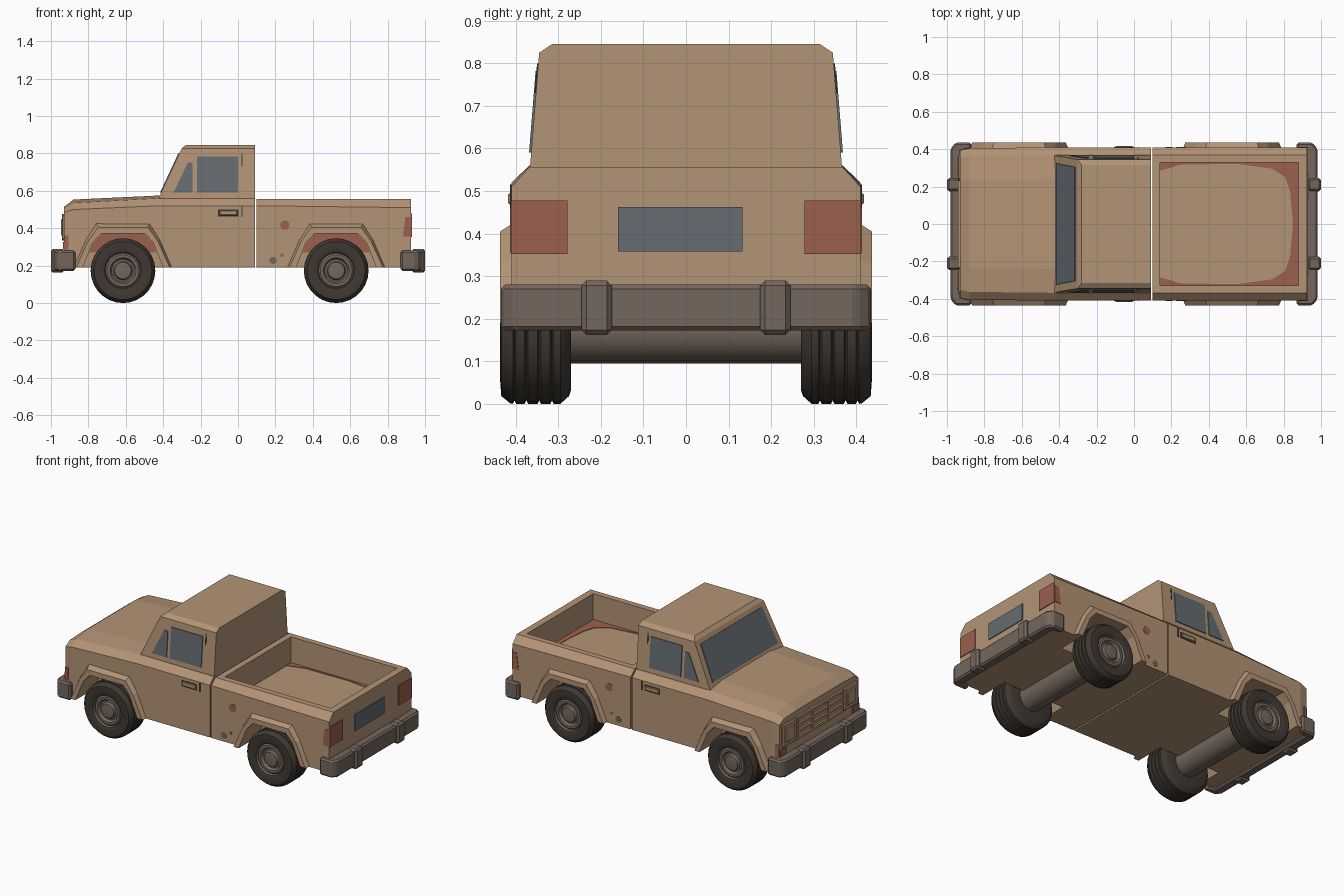
import bpy, bmesh, math
from mathutils import Vector

if "Cube" in bpy.data.objects:
    bpy.data.objects.remove(bpy.data.objects["Cube"])


def material(name, rgb):
    m = bpy.data.materials.new(name)
    m.diffuse_color = (*rgb, 1)
    m.use_nodes = True
    m.node_tree.nodes["Principled BSDF"].inputs["Base Color"].default_value = m.diffuse_color
    return m


TAN = material("tan_paint", (0.45, 0.295, 0.18))
RUST = material("rust_red", (0.33, 0.12, 0.08))
GLASS = material("grey_glass", (0.13, 0.15, 0.165))
METAL = material("brown_grey_metal", (0.175, 0.135, 0.11))
RUBBER = material("dark_rubber", (0.05, 0.04, 0.032))


def finish(bm, name, mats, smooth=False):
    bmesh.ops.recalc_face_normals(bm, faces=bm.faces)
    me = bpy.data.meshes.new(name)
    bm.to_mesh(me)
    bm.free()
    for m in mats:
        me.materials.append(m)
    if smooth:
        me.shade_smooth()
        me.set_sharp_from_angle(angle=math.radians(35))
    ob = bpy.data.objects.new(name, me)
    bpy.context.collection.objects.link(ob)
    return ob


def loft(name, rings, mat):
    """Skin closed rings of points and cap both ends."""
    bm = bmesh.new()
    vs = [[bm.verts.new(p) for p in r] for r in rings]
    n = len(vs[0])
    for a, b in zip(vs, vs[1:]):
        for i in range(n):
            j = (i + 1) % n
            bm.faces.new((a[i], a[j], b[j], b[i]))
    bm.faces.new(vs[0])
    bm.faces.new(vs[-1])
    return finish(bm, name, [mat])


def box(name, lo, hi, mat, bevel=0):
    (x0, y0, z0), (x1, y1, z1) = lo, hi
    ob = loft(name, [[(x0, y0, z), (x1, y0, z), (x1, y1, z), (x0, y1, z)]
                     for z in (z0, z1)], mat)
    if bevel:
        add_bevel(ob, bevel)
    return ob


def add_bevel(ob, width):
    b = ob.modifiers.new("bevel", 'BEVEL')
    b.width, b.segments = width, 1


def plate(name, pts, out, mat, t=0.005):
    """Thin sheet lying on a surface, thickened towards 'out'."""
    d = Vector(out).normalized()
    return loft(name, [[Vector(p) - d * 0.002 for p in pts],
                       [Vector(p) + d * t for p in pts]], mat)


def cut(ob, cutter):
    b = ob.modifiers.new("cut", 'BOOLEAN')
    b.operation, b.solver, b.object = 'DIFFERENCE', 'EXACT', cutter
    cutter.hide_render = True
    cutter.hide_set(True)


def body_ring(x, y, zs, zt, zh):
    half = [(y, 0.19), (y, zs), (y - 0.042, zt), (y - 0.17, zh)]
    return [(x, a, z) for a, z in half] + [(x, -a, z) for a, z in reversed(half)]


# Lower cab with hood, and load bed
cab_body = loft("cab_lower_body", [
    body_ring(-0.93, 0.395, 0.485, 0.51, 0.515),
    body_ring(-0.88, 0.405, 0.50, 0.535, 0.553),
    body_ring(-0.42, 0.41, 0.52, 0.56, 0.575),
    body_ring(0.09, 0.41, 0.52, 0.558, 0.56)], TAN)
bed = loft("load_bed", [
    body_ring(0.10, 0.41, 0.52, 0.556, 0.556),
    body_ring(0.925, 0.41, 0.51, 0.556, 0.556)], TAN)
cut(bed, box("bed_cutter", (0.14, -0.33, 0.39), (0.88, 0.33, 0.7), TAN))

# Upper cab
loft("cab_roof", [[(x, -y, z), (0.09, -y, z), (0.09, y, z), (x, y, z)]
                  for x, y, z in ((-0.43, 0.367, 0.55), (-0.302, 0.345, 0.825),
                                  (-0.28, 0.315, 0.845))], TAN)


def side_y(z):
    return 0.367 - 0.022 * (z - 0.55) / 0.275


def screen_x(z):
    return -0.43 + 0.128 * (z - 0.55) / 0.275


# Windshield
plate("windshield", [(screen_x(z), y, z) for z, y in
                     ((0.59, -0.325), (0.59, 0.325), (0.80, 0.305), (0.80, -0.305))],
      (-0.275, 0, 0.128), GLASS)

# Wheel arch outlines: half profiles as (offset, height)
OUTER = [(-0.265, 0.19), (-0.20, 0.34), (-0.145, 0.428)]
MID = [(-0.25, 0.19), (-0.187, 0.33), (-0.133, 0.405)]
INNER = [(-0.215, 0.19), (-0.16, 0.325), (-0.115, 0.373)]


def full(half):
    return half + [(-x, z) for x, z in reversed(half)]


def lathe(name, profile, cx, cz, s, mats, rule, seg=28):
    """Revolve (radius, y) points about the wheel axis."""
    bm = bmesh.new()
    rows = []
    for r, y in profile:
        rows.append([bm.verts.new((cx + r * math.cos(2 * math.pi * i / seg), s * y,
                                   cz + r * math.sin(2 * math.pi * i / seg)))
                     for i in range(seg)])
    for k, (a, b) in enumerate(zip(rows, rows[1:])):
        for i in range(seg):
            j = (i + 1) % seg
            bm.faces.new((a[i], a[j], b[j], b[i])).material_index = rule(k)
    for row, k in ((rows[0], 0), (rows[-1], len(rows) - 2)):
        bm.faces.new(row).material_index = rule(k)
    return finish(bm, name, mats, True)


TYRE = [(0.06, 0.275), (0.14, 0.27), (0.155, 0.275), (0.173, 0.295)]
for g in (0.315, 0.345, 0.375, 0.403):
    TYRE += [(0.173, g - 0.004), (0.165, g), (0.173, g + 0.004)]
TYRE += [(0.172, 0.413), (0.155, 0.434), (0.115, 0.437), (0.098, 0.43)]
RIM = [(0.094, 0.415), (0.085, 0.424), (0.07, 0.424), (0.06, 0.408),
       (0.05, 0.41), (0.044, 0.426), (0.02, 0.429)]

for end, cx, body in (("front", -0.615, cab_body), ("rear", 0.525, bed)):
    for side, s in (("right", -1), ("left", 1)):
        tag = f"{end}_{side}"
        # Wheel well
        cut(body, loft(tag + "_well_cutter",
                       [[(cx + x, s * y, z) for x, z in
                         [(-0.215, 0.1)] + full(INNER) + [(0.215, 0.1)]]
                        for y in (0.25, 0.5)], TAN))
        plate(tag + "_well_rust", [(cx + x, s * 0.25, z) for x, z in
              ((-0.18, 0.27), (-0.16, 0.322), (-0.115, 0.371),
               (0.115, 0.371), (0.16, 0.322), (0.18, 0.27))], (0, s, 0), RUST)
        # Fender flare
        loft(tag + "_fender_flare",
             [[(cx + o[0], s * 0.40, o[1]), (cx + m[0], s * 0.437, m[1]),
               (cx + i[0], s * 0.437, i[1]), (cx + i[0], s * 0.40, i[1])]
              for o, m, i in zip(full(OUTER), full(MID), full(INNER))], TAN)
        lathe(tag + "_wheel", TYRE + RIM, cx, 0.173, s, [RUBBER, METAL],
              lambda k: int(k >= len(TYRE) - 1))
    lathe(end + "_axle", [(0.08, -0.28), (0.08, 0.28)], cx, 0.175, 1,
          [METAL], lambda k: 0, 16)

# Bumpers with wrapped ends and upright guards
for end, e in (("front", -1), ("rear", 1)):
    plan = [(0.87, 0.435), (0.955, 0.435), (0.982, 0.40)]
    inner = [(0.92, 0.37), (0.92, 0.39), (0.87, 0.40)]
    outline = (plan + [(x, -y) for x, y in reversed(plan)]
               + [(x, -y) for x, y in reversed(inner)] + inner)
    add_bevel(loft(end + "_bumper", [[(e * x, y, z) for x, y in outline]
                                     for z in (0.172, 0.28)], METAL), 0.01)
    for s in (-1, 1):
        xs = sorted((e * 0.93, e * 1.0))
        box(end + "_bumper_guard", (xs[0], s * 0.21 - 0.036, 0.162),
            (xs[1], s * 0.21 + 0.036, 0.29), METAL, 0.012)

for s in (-1, 1):
    out = (0, s, 0.08)
    # Door and quarter windows
    for name, pts in (("door_window", ((-0.22, 0.59), (0.0, 0.59), (0.0, 0.782), (-0.22, 0.782))),
                      ("quarter_window", ((-0.345, 0.59), (-0.242, 0.59),
                                          (-0.242, 0.75), (-0.268, 0.75)))):
        plate(name, [(x, s * side_y(z), z) for x, z in pts], out, GLASS)
    # Door handle and hinge marks
    ys = sorted((s * 0.40, s * 0.418))
    box("door_handle", (-0.10, ys[0], 0.468), (-0.005, ys[1], 0.495), TAN, 0.004)
    plate("handle_shadow", [(x, s * 0.41, z) for x, z in
          ((-0.107, 0.462), (0.002, 0.462), (0.002, 0.50), (-0.107, 0.50))],
          (0, s, 0), RUBBER, 0.002)
    for z0, z1 in ((0.46, 0.515), (0.73, 0.80)):
        plate("door_seam", [(x, s * (0.41 if z0 < 0.5 else side_y(z)), z) for x, z in
              ((0.018, z0), (0.024, z0), (0.024, z1), (0.018, z1))], out, RUBBER, 0.003)
    # Tail lights wrapping round the corner
    plate("tail_light", [(0.925, s * y, z) for y, z in
          ((0.278, 0.352), (0.411, 0.352), (0.411, 0.478), (0.278, 0.478))], (1, 0, 0), RUST)
    plate("tail_light_side", [(x, s * 0.41, z) for x, z in
          ((0.882, 0.355), (0.925, 0.355), (0.925, 0.46), (0.895, 0.46))], (0, s, 0), RUST, 0.003)
    # Rust and bare metal spots on the bed side
    for name, cx, cz, r, m in (("rust_spot", 0.25, 0.417, 0.026, RUST),
                               ("bare_spot", 0.187, 0.228, 0.02, METAL),
                               ("small_rust_spot", 0.235, 0.255, 0.01, RUST)):
        plate(name, [(cx + r * math.cos(a), s * 0.41, cz + r * math.sin(a))
                     for a in (i * math.pi / 4 + 0.3 for i in range(8))], (0, s, 0), m, 0.002)
    # Rust creeping in from the bed floor edges
    edge = [(0.14, 0.33), (0.25, 0.33), (0.55, 0.33), (0.74, 0.33),
            (0.88, 0.33), (0.88, 0.18), (0.88, 0)]
    fade = [(0.14, 0.285), (0.25, 0.317), (0.55, 0.322), (0.74, 0.295),
            (0.81, 0.25), (0.835, 0.17), (0.85, 0)]
    loft("bed_floor_rust", [[(a[0], s * a[1], 0.389), (b[0], s * b[1], 0.389),
                             (b[0], s * b[1], 0.393), (a[0], s * a[1], 0.393)]
                            for a, b in zip(edge, fade)], RUST)
    # Headlight frame, lens and corner marker
    yc = s * 0.305
    box("headlight_frame", (-0.942, yc - 0.068, 0.335), (-0.92, yc + 0.068, 0.475), TAN, 0.006)
    box("headlight_lens", (-0.947, yc - 0.045, 0.36), (-0.93, yc + 0.045, 0.45), TAN, 0.005)
    plate("corner_marker", [(-0.93, s * y, z) for y, z in
          ((0.33, 0.285), (0.395, 0.285), (0.395, 0.325), (0.33, 0.325))], (-1, 0, 0), RUST)
    plate("corner_marker_side", [(x, s * y, z) for x, y, z in
          ((-0.93, 0.396, 0.285), (-0.905, 0.401, 0.285),
           (-0.905, 0.401, 0.36), (-0.93, 0.396, 0.36))], (0, s, 0), RUST, 0.003)

# Tailgate panel
plate("tailgate_panel", [(0.925, y, z) for y, z in
      ((-0.16, 0.358), (0.133, 0.358), (0.133, 0.462), (-0.16, 0.462))], (1, 0, 0), GLASS)

# Grille bars and centre post
for z in (0.335, 0.377, 0.419, 0.461):
    box("grille_bar", (-0.942, -0.225, z), (-0.92, 0.225, z + 0.014), TAN)
for y in (-0.225, -0.075, 0.075, 0.225):
    box("grille_post", (-0.94, y - 0.007, 0.335), (-0.92, y + 0.007, 0.475), TAN)
